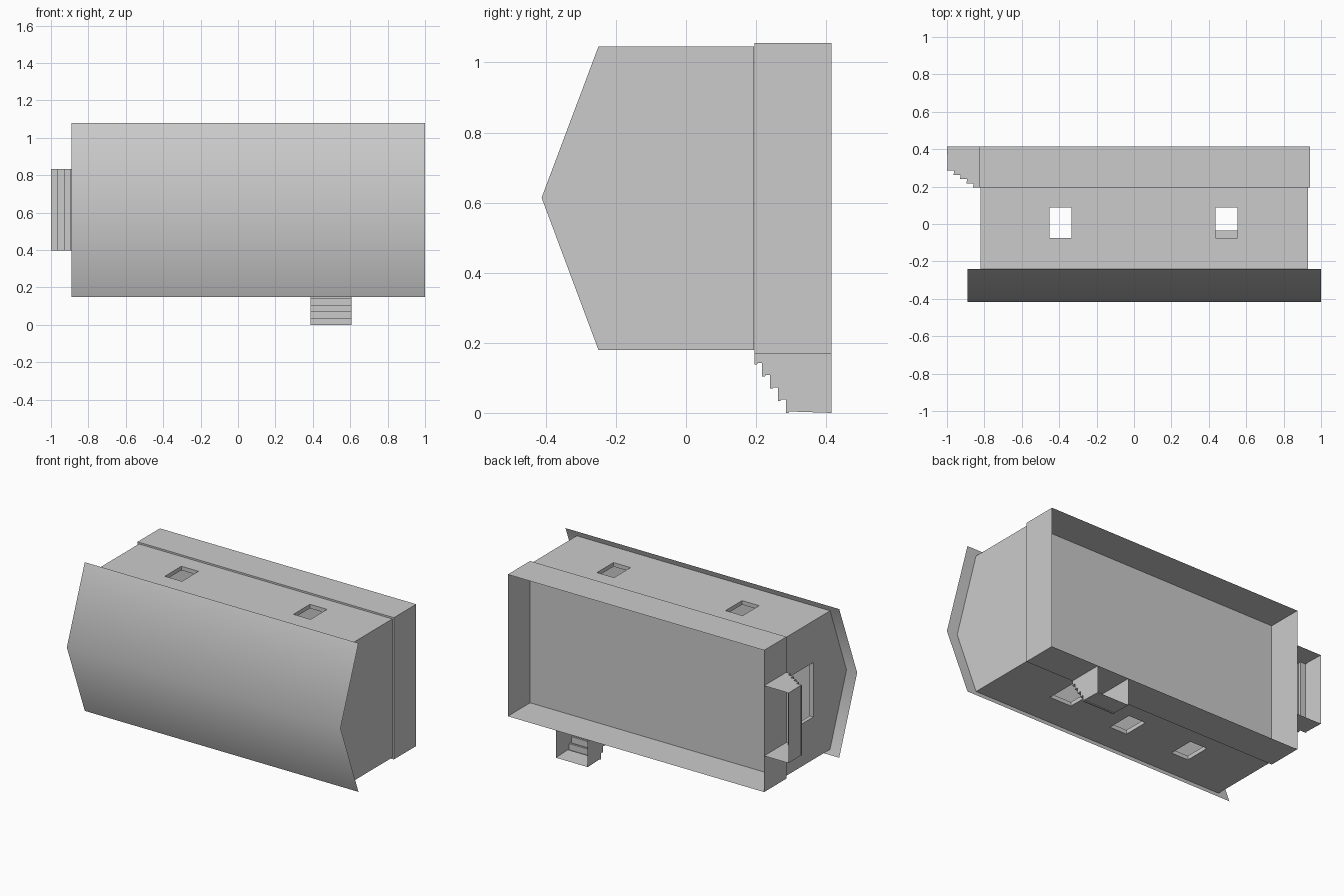
import bpy, bmesh
from mathutils import Vector

if "Cube" in bpy.data.objects:
    bpy.data.objects.remove(bpy.data.objects["Cube"])


def mesh_object(name, bm, smooth=False, normals=True):
    if normals:
        bmesh.ops.recalc_face_normals(bm, faces=bm.faces[:])
    for f in bm.faces:
        f.smooth = smooth
    me = bpy.data.meshes.new(name)
    bm.to_mesh(me)
    bm.free()
    ob = bpy.data.objects.new(name, me)
    bpy.context.collection.objects.link(ob)
    return ob


def add_box(bm, lo, hi):
    geo = bmesh.ops.create_cube(bm, size=1)
    for v in geo["verts"]:
        v.co = Vector([l + (c + 0.5) * (h - l) for c, l, h in zip(v.co, lo, hi)])
    return geo["verts"]


def sweep(bm, points, a, b, place, closed=False, caps=False):
    """Sweep a 2D profile between a and b; place(p, t) gives the 3D point."""
    r0 = [bm.verts.new(place(p, a)) for p in points]
    r1 = [bm.verts.new(place(p, b)) for p in points]
    n = len(points)
    for i in range(n if closed else n - 1):
        j = (i + 1) % n
        bm.faces.new((r0[i], r0[j], r1[j], r1[i]))
    if caps:
        bm.faces.new(r0[::-1])
        bm.faces.new(r1)


def along_x(p, t):
    return (t, p[0], p[1])


# House walls with gables; the house lies on its side, ridge towards -y
bm = bmesh.new()
sweep(bm, [(0.194, 0.18), (0.194, 1.045), (-0.25, 1.045), (-0.412, 0.614), (-0.25, 0.18)],
      -0.82, 0.93, along_x, closed=True, caps=True)
walls = mesh_object("walls", bm)

# Hollow room, then windows and doors
bm = bmesh.new()
add_box(bm, (-0.795, -0.24, 0.205), (0.905, 0.188, 1.02))
room = mesh_object("room_cutter", bm)

bm = bmesh.new()
for x in (-0.393, 0.495):                      # windows of the upper side
    add_box(bm, (x - 0.059, -0.076, 0.98), (x + 0.059, 0.087, 1.1))
for x in (-0.393, 0.05):                       # windows of the lower side
    add_box(bm, (x - 0.059, -0.076, 0.1), (x + 0.059, 0.087, 0.24))
add_box(bm, (0.425, -0.036, 0.1), (0.575, 0.184, 0.24))      # narrow door
add_box(bm, (-0.9, -0.085, 0.445), (-0.76, 0.184, 0.785))    # wide door
openings = mesh_object("openings_cutter", bm)

bpy.context.view_layer.objects.active = walls
for cutter in (room, openings):
    mod = walls.modifiers.new("cut", "BOOLEAN")
    mod.operation = "DIFFERENCE"
    mod.solver = "EXACT"
    mod.object = cutter
    bpy.ops.object.modifier_apply(modifier=mod.name)
    bpy.data.objects.remove(cutter)

# Thin folded roof
bm = bmesh.new()
sweep(bm, [(-0.24, 1.078), (-0.417, 0.614), (-0.24, 0.15)], -0.89, 1.0, along_x)
roof = mesh_object("roof", bm, smooth=True)

# Foundation tray, open at its underside (+y)
bm = bmesh.new()
add_box(bm, (-0.83, 0.195, 0.17), (0.94, 0.415, 1.055))
bm.normal_update()
bmesh.ops.delete(bm, geom=[f for f in bm.faces if f.normal.y > 0.9], context="FACES_ONLY")
mesh_object("foundation", bm)

# Stair profile: (distance out from the foundation, y), with small nosings
treads, out, y = [(0.0, 0.195)], 0.032, 0.195
for i in range(5):
    treads += [(out, y), (out, y + 0.007), (out - 0.004, y + 0.010)]
    if i < 4:
        y += 0.0225
        treads.append((out - 0.004, y))
        out += 0.0345
treads.append((out, 0.415))


def stairs(name, a, b, place):
    bm = bmesh.new()
    sweep(bm, treads, a, b, place)
    for t in (a, b):                           # side panels
        bm.faces.new([bm.verts.new(place(p, t)) for p in treads + [(0.0, 0.415)]])
    bmesh.ops.remove_doubles(bm, verts=bm.verts[:], dist=1e-5)
    mesh_object(name, bm)


stairs("front_steps", 0.388, 0.608, lambda p, t: (t, p[1], 0.17 - p[0]))
stairs("side_steps", 0.396, 0.834, lambda p, t: (-0.83 - p[0], p[1], t))
